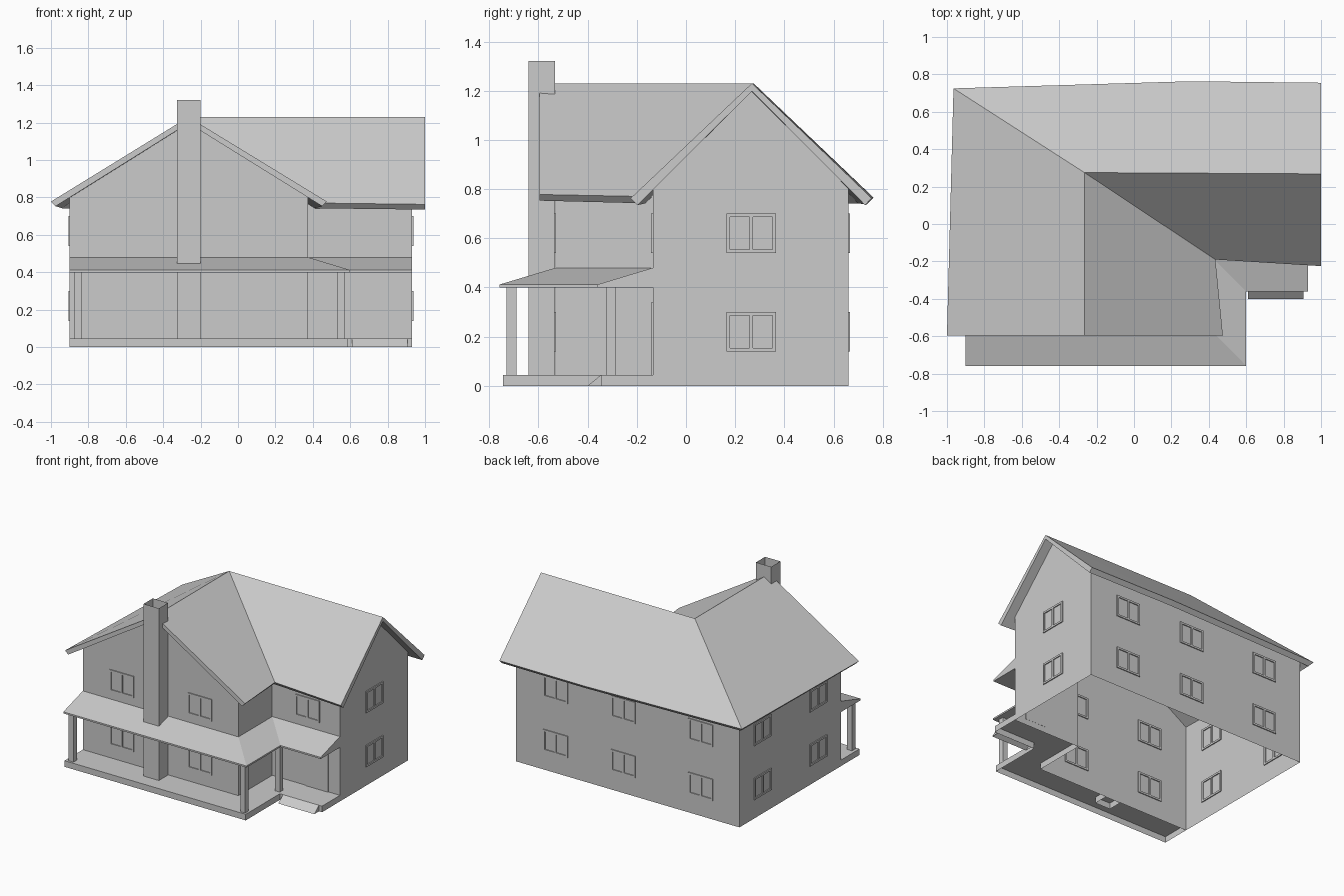
import bpy, bmesh
from mathutils import Vector

if "Cube" in bpy.data.objects:
    bpy.data.objects.remove(bpy.data.objects["Cube"])

grey = bpy.data.materials.new("plain_grey")
grey.diffuse_color = (0.6, 0.6, 0.6, 1)
grey.use_nodes = True
grey.node_tree.nodes["Principled BSDF"].inputs["Base Color"].default_value = grey.diffuse_color


def build(name, verts, faces):
    """Flat shaded mesh with outward normals."""
    bm = bmesh.new()
    vs = [bm.verts.new(v) for v in verts]
    for f in faces:
        bm.faces.new([vs[i] for i in f])
    bmesh.ops.recalc_face_normals(bm, faces=bm.faces)
    me = bpy.data.meshes.new(name)
    bm.to_mesh(me)
    bm.free()
    me.materials.append(grey)
    ob = bpy.data.objects.new(name, me)
    bpy.context.collection.objects.link(ob)
    return ob


BOX = [(0, 1, 3, 2), (4, 6, 7, 5), (0, 4, 5, 1), (2, 3, 7, 6), (0, 2, 6, 4), (1, 5, 7, 3)]


def boxes(name, spans):
    """One object made of boxes, each ((x0,x1),(y0,y1),(z0,z1))."""
    verts, faces = [], []
    for xs, ys, zs in spans:
        n = len(verts)
        verts += [(x, y, z) for x in xs for y in ys for z in zs]
        faces += [[i + n for i in f] for f in BOX]
    return build(name, verts, faces)


# Wall shell: open underneath, gables on the front wing and the right end
plan = [(-.9, -.53), (.375, -.53), (.375, -.135), (.93, -.135), (.93, .66), (-.9, .66)]
n = len(plan)
verts = [(x, y, 0) for x, y in plan] + [(x, y, .803) for x, y in plan]
verts += [(-.265, -.53, 1.197), (.93, .267, 1.197)]
faces = []
for i in range(n):
    j = (i + 1) % n
    f = [i, j, j + n, i + n]
    if i == 0:
        f.insert(3, 2 * n)
    if i == 3:
        f.insert(3, 2 * n + 1)
    faces.append(f)
build("house_walls", verts, faces)

# Main roof: crossing gables with a hip at the back left corner
top = [(-1, -.595, .778), (-.265, -.595, 1.23), (.475, -.595, .778), (.435, -.19, .77),
       (1, -.225, .763), (1, .268, 1.23), (1, .755, .763), (.3, .763, .765),
       (-.965, .725, .77), (-.265, .275, 1.23)]
low = [(-.975, -.595, .753), (-.265, -.595, 1.197), (.45, -.595, .753), (.41, -.165, .742),
       (1, -.197, .735), (1, .268, 1.198), (1, .728, .735), (.3, .735, .737),
       (-.94, .7, .742), (-.265, .275, 1.198)]
planes = [(0, 1, 9, 8), (1, 2, 3, 9), (3, 4, 5, 9), (9, 5, 7), (5, 6, 7), (9, 7, 8)]
faces = list(planes) + [[i + 10 for i in reversed(f)] for f in planes]
for i in range(9):
    j = (i + 1) % 9
    faces.append((i, j, j + 10, i + 10))
build("main_roof", top + low, faces)

# Porch roof: lean-to wedge wrapped round the wing
eave = [(-.9, -.758), (.6, -.758), (.6, -.36), (.93, -.36)]
back = [(-.9, -.53), (.375, -.53), (.375, -.135), (.93, -.135)]
verts = [(x, y, .40) for x, y in eave] + [(x, y, .412) for x, y in eave]
verts += [(x, y, .48) for x, y in back] + [(x, y, .40) for x, y in back]
faces = [(0, 4, 8, 12), (3, 15, 11, 7)]
for i in range(3):
    for a in (0, 4, 8, 12):
        b = (a + 4) % 16
        faces.append((a + i, a + i + 1, b + i + 1, b + i))
build("porch_roof", verts, faces)

# Porch deck: hollow slab with a rim
edge = [(-.9, -.53), (-.9, -.745), (.585, -.745), (.585, -.345), (.93, -.345), (.93, -.135)]
inner = [(.375, -.135), (.375, -.53)]
verts = [(x, y, .045) for x, y in edge + inner] + [(x, y, 0) for x, y in edge]
faces = [(0, 1, 2, 7), (7, 2, 3, 6), (6, 3, 4, 5)]
faces += [(i, i + 1, i + 9, i + 8) for i in range(5)]
build("porch_deck", verts, faces)

# Sloping entrance step
verts = [(x, y, z) for x in (.61, .905) for y, z in ((-.40, 0), (-.345, .045), (-.345, 0))]
build("entrance_step", verts, [(0, 1, 2), (3, 5, 4), (0, 3, 4, 1)])

# Porch posts
for i, (x, y) in enumerate([(-.857, -.71), (.55, -.71), (.55, -.305)]):
    boxes("porch_post_%d" % (i + 1), [((x - .02, x + .02), (y - .02, y + .02), (.045, .40))])

# Chimney: open square tube
ring = [(-.325, -.64), (-.2, -.64), (-.2, -.533), (-.325, -.533)]
verts = [(x, y, z) for z in (0, 1.32) for x, y in ring]
build("chimney", verts, [(i, (i + 1) % 4, (i + 1) % 4 + 4, i + 4) for i in range(4)])

# Front door plate
boxes("front_door", [((.65, .835), (-.141, -.134), (.045, .34))])


# Double casement windows: a frame with a centre bar, set through the wall
def window(name, axis, wall, centre, z0):
    w, h, b, d = .10, .16, .014, .007
    bars = [(-w, -w + b, 0, h), (w - b, w, 0, h), (-b / 2, b / 2, b, h - b),
            (-w + b, w - b, 0, b), (-w + b, w - b, h - b, h)]
    spans = []
    for a0, a1, c0, c1 in bars:
        along = (centre + a0, centre + a1)
        deep = (wall - d, wall + d)
        z = (z0 + c0, z0 + c1)
        spans.append((along, deep, z) if axis == "x" else (deep, along, z))
    boxes(name, spans)


rows = {"lower": .14, "upper": .54}
walls = [("front", "x", -.53, (-.58, .06)), ("back", "x", .66, (-.585, .05, .605)),
         ("left", "y", -.9, (-.26, .39)), ("right", "y", .93, (.265,))]
for row, z0 in rows.items():
    for side, axis, wall, centres in walls:
        for k, c in enumerate(centres):
            window("%s_%s_window_%d" % (side, row, k + 1), axis, wall, c, z0)
window("entrance_upper_window", "x", -.135, .665, .54)
